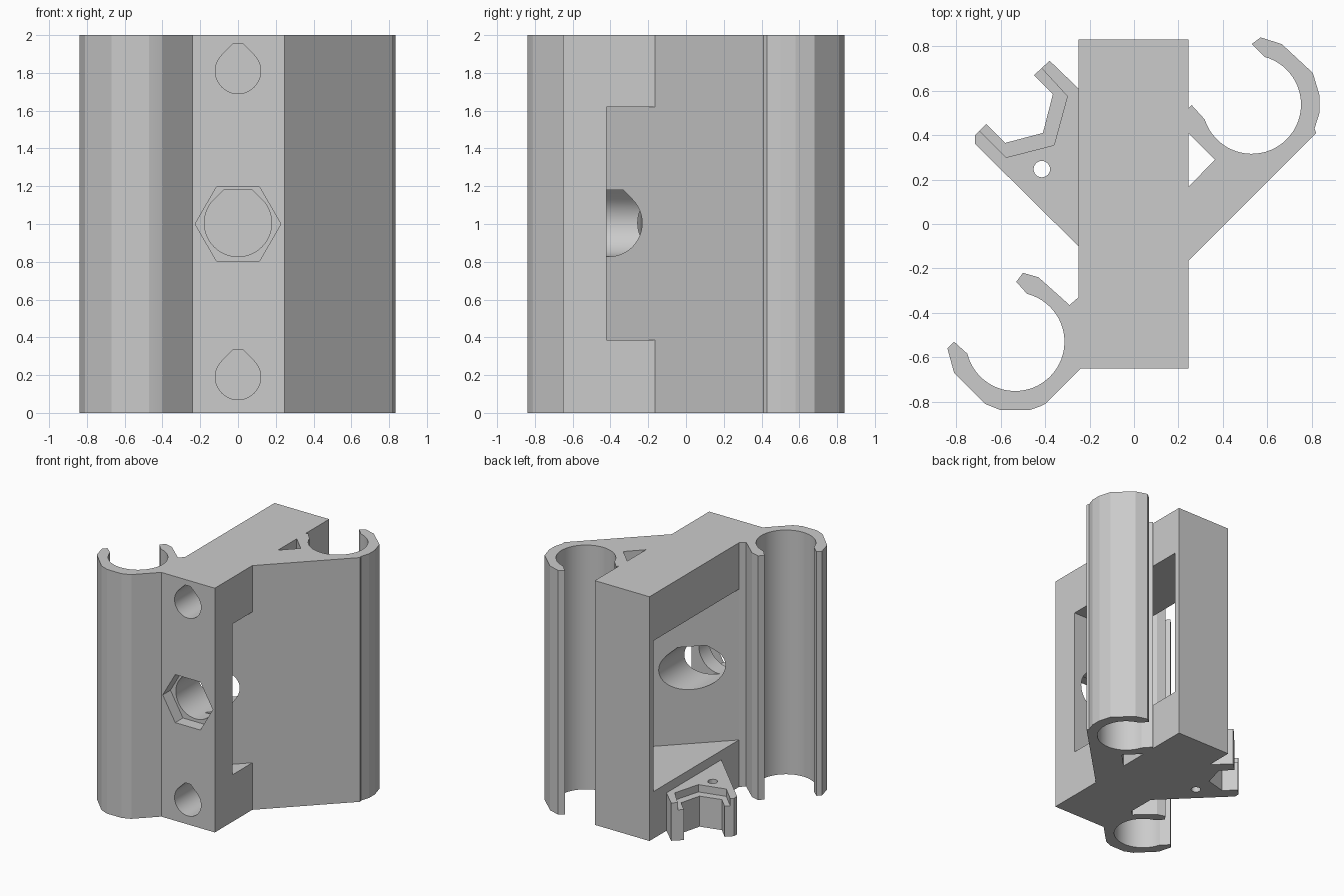
import bpy, bmesh
from math import cos, sin, radians, sqrt

cube = bpy.data.objects.get("Cube")
if cube:
    bpy.data.objects.remove(cube)

grey = bpy.data.materials.new("plain grey")
grey.use_nodes = True
colour = (0.6, 0.6, 0.6, 1)
grey.diffuse_color = colour
grey.node_tree.nodes["Principled BSDF"].inputs["Base Color"].default_value = colour


def arc(cx, cy, r, a0, a1, n):
    steps = [radians(a0 + (a1 - a0) * i / n) for i in range(n + 1)]
    return [(cx + r * cos(a), cy + r * sin(a)) for a in steps]


def prism(name, outline, lo, hi, axis="z"):
    """Extrude an outline along z, or an x-z outline along y."""
    bm = bmesh.new()
    place = (lambda p: (p[0], p[1], lo)) if axis == "z" else (lambda p: (p[0], lo, p[1]))
    face = bm.faces.new([bm.verts.new(place(p)) for p in outline])
    new = bmesh.ops.extrude_face_region(bm, geom=[face])["geom"]
    move = (0, 0, hi - lo) if axis == "z" else (0, hi - lo, 0)
    bmesh.ops.translate(bm, vec=move, verts=[v for v in new if isinstance(v, bmesh.types.BMVert)])
    bmesh.ops.recalc_face_normals(bm, faces=bm.faces)
    mesh = bpy.data.meshes.new(name)
    bm.to_mesh(mesh)
    bm.free()
    ob = bpy.data.objects.new(name, mesh)
    bpy.context.collection.objects.link(ob)
    mesh.materials.append(grey)
    return ob


def cut(target, cutters):
    for c in cutters:
        mod = target.modifiers.new("cut", "BOOLEAN")
        mod.operation, mod.solver, mod.object = "DIFFERENCE", "EXACT", c
        bpy.context.view_layer.objects.active = target
        bpy.ops.object.modifier_apply(modifier=mod.name)
        bpy.data.objects.remove(c)


def teardrop(cz, r, top):
    """Round hole with a flattened peak, in x-z."""
    half = r * sqrt(2) - top
    return arc(0, cz, r, 135, 405, 36) + [(half, cz + top), (-half, cz + top)]


H = 2.0
LEFT, RIGHT = -0.25, 0.245
FRONT, BACK = -0.65, 0.83
WALL_FRONT, WALL_BACK = -0.41, -0.078     # diagonal wall: y = x + offset
WIN_LO, WIN_HI = 0.385, 1.62

# Main block with side window, front notch, rod holes and nut trap
body = prism("body", [(LEFT, FRONT), (RIGHT, FRONT), (RIGHT, BACK), (LEFT, BACK)], 0, H)
e = 0.1
window = [(LEFT - e, LEFT - e + WALL_BACK), (RIGHT + e, RIGHT + e + WALL_BACK),
          (RIGHT + e, 0.78), (LEFT - e, 0.78)]
notch = [(-0.42 - WALL_FRONT, -0.42), (RIGHT + e, -0.42), (RIGHT + e, RIGHT + e + WALL_FRONT)]
cut(body, [
    prism("window_cutter", window, WIN_LO, WIN_HI),
    prism("notch_cutter", notch, WIN_LO, WIN_HI),
    prism("lower_rod_cutter", teardrop(0.19, 0.12, 0.145), FRONT - e, 0.78, "y"),
    prism("upper_rod_cutter", teardrop(1.81, 0.12, 0.145), FRONT - e, 0.78, "y"),
    prism("screw_cutter", teardrop(1.005, 0.178, 0.175), FRONT - e, 0.5, "y"),
    prism("nut_cutter", arc(0, 1, 0.227, 0, 300, 5), FRONT - e, FRONT + 0.1, "y"),
])

# Front bearing clip, open towards the back right corner
front_clip = prism("front_clip",
    [(LEFT, -0.33), (LEFT, FRONT), (-0.24, FRONT), (-0.4, -0.81), (-0.42, -0.82), (-0.47, -0.838),
     (-0.6, -0.838), (-0.67, -0.81), (-0.81, -0.67), (-0.84, -0.56), (-0.81, -0.53)]
    + arc(-0.535, -0.53, 0.222, 194, 436, 40)
    + [(-0.53, -0.26), (-0.5, -0.22), (-0.43, -0.24), (-0.29, -0.365)], 0, H)

# Diagonal arm carrying the rear bearing clip
arm_clip = prism("arm_and_rear_clip",
    [(RIGHT, RIGHT + WALL_FRONT), (0.82, 0.41), (0.813, 0.43), (0.835, 0.5), (0.835, 0.58),
     (0.805, 0.68), (0.665, 0.81), (0.57, 0.84), (0.53, 0.81)]
    + arc(0.53, 0.538, 0.222, 75, -162, 40)
    + [(0.31, 0.48), (0.26, 0.535), (RIGHT, 0.52), (RIGHT, 0.41), (0.365, 0.29),
       (RIGHT, RIGHT + WALL_BACK)], 0, H)

# Low sensor bracket with a stepped pocket
pocket = [(-0.58, 0.365), (-0.41, 0.41), (-0.365, 0.585)]
step = [(-0.575, 0.3), (-0.36, 0.355), (-0.3, 0.575)]
bracket = prism("sensor_bracket",
    [(LEFT, -0.1), (LEFT, 0.61), (-0.38, 0.735), (-0.45, 0.67)] + pocket[::-1]
    + [(-0.665, 0.45), (-0.715, 0.4), (-0.715, 0.36)], 0, 0.31)
cut(bracket, [
    prism("step_cutter", [(-0.695, 0.42)] + step + [(-0.415, 0.7), (-0.6, 0.8), (-0.8, 0.6)], 0.25, 0.5),
    prism("pin_cutter", arc(-0.415, 0.247, 0.037, 0, 345, 23), -e, 0.5),
])

# Smooth bores, sharp edges
bpy.ops.object.select_all(action="DESELECT")
for ob in (body, front_clip, arm_clip, bracket):
    ob.select_set(True)
bpy.context.view_layer.objects.active = body
bpy.ops.object.shade_smooth_by_angle(angle=radians(15))
